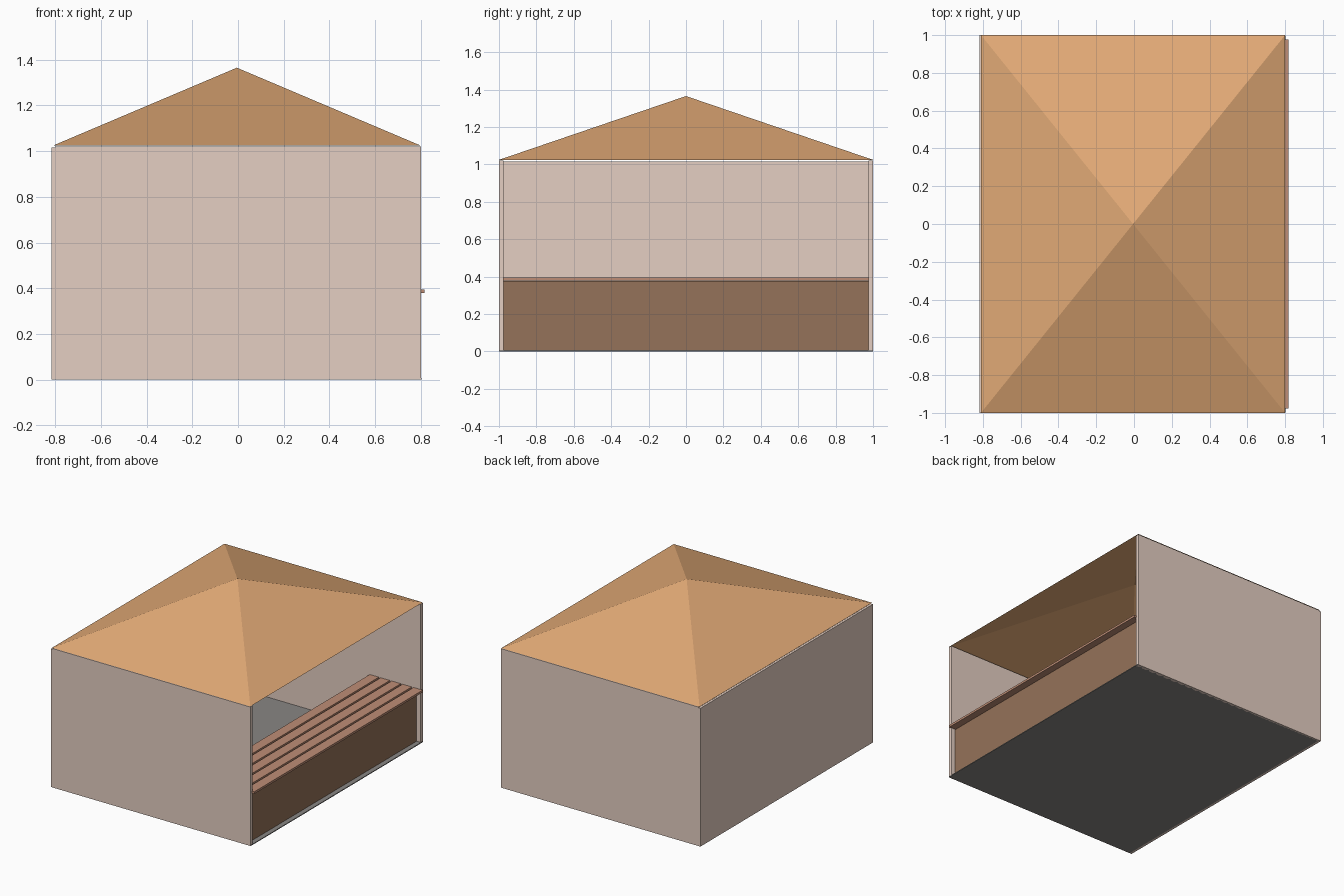
import bpy, bmesh

if "Cube" in bpy.data.objects:
    bpy.data.objects.remove(bpy.data.objects["Cube"])


def material(name, rgb):
    m = bpy.data.materials.new(name)
    m.diffuse_color = (*rgb, 1)
    m.use_nodes = True
    m.node_tree.nodes["Principled BSDF"].inputs["Base Color"].default_value = m.diffuse_color
    return m


WALL = material("pale_plaster", (0.78, 0.62, 0.54))
ROOF = material("tan_roof", (0.76, 0.40, 0.18))
PANEL = material("brown_wood", (0.30, 0.17, 0.10))
SLAT = material("light_wood", (0.52, 0.27, 0.18))
FLOOR = material("dark_floor", (0.25, 0.24, 0.23))


def finish(name, bm, mat):
    mesh = bpy.data.meshes.new(name)
    bm.normal_update()
    bm.to_mesh(mesh)
    bm.free()
    mesh.materials.append(mat)
    ob = bpy.data.objects.new(name, mesh)
    bpy.context.collection.objects.link(ob)
    return ob


def box(name, xs, ys, zs, mat):
    """Box spanning the given min/max ranges."""
    bm = bmesh.new()
    bmesh.ops.create_cube(bm, size=1)
    for v in bm.verts:
        for i, (lo, hi) in enumerate((xs, ys, zs)):
            v.co[i] = hi if v.co[i] > 0 else lo
    return finish(name, bm, mat)


# Floor and the three closed walls; the right side stays open
box("floor", (-0.80, 0.803), (-0.998, 0.998), (0, 0.006), FLOOR)
box("left_wall", (-0.817, -0.80), (-1, 1), (0, 1.015), WALL)
for name, s in (("front_wall", -1), ("back_wall", 1)):
    box(name, (-0.80, 0.80), sorted((s * 0.975, s)), (0, 1.02), WALL)

# Panel below the counter, set back from the opening
box("counter_panel", (0.745, 0.767), (-0.975, 0.975), (0.006, 0.375), PANEL)

# Counter top made of five slats
width, pitch = 0.074, 0.089
for i in range(5):
    x = 0.387 + i * pitch
    box(f"counter_slat_{i + 1}", (x, x + width), (-0.978, 0.978), (0.378, 0.394), SLAT)

# Hollow pyramid roof, open underneath
bm = bmesh.new()
corners = [bm.verts.new(c) for c in ((-0.81, -1, 1.024), (0.80, -1, 1.024),
                                     (0.80, 1, 1.024), (-0.81, 1, 1.024))]
apex = bm.verts.new((-0.005, 0, 1.365))
for i in range(4):
    bm.faces.new((corners[i], corners[(i + 1) % 4], apex))
finish("roof", bm, ROOF)
